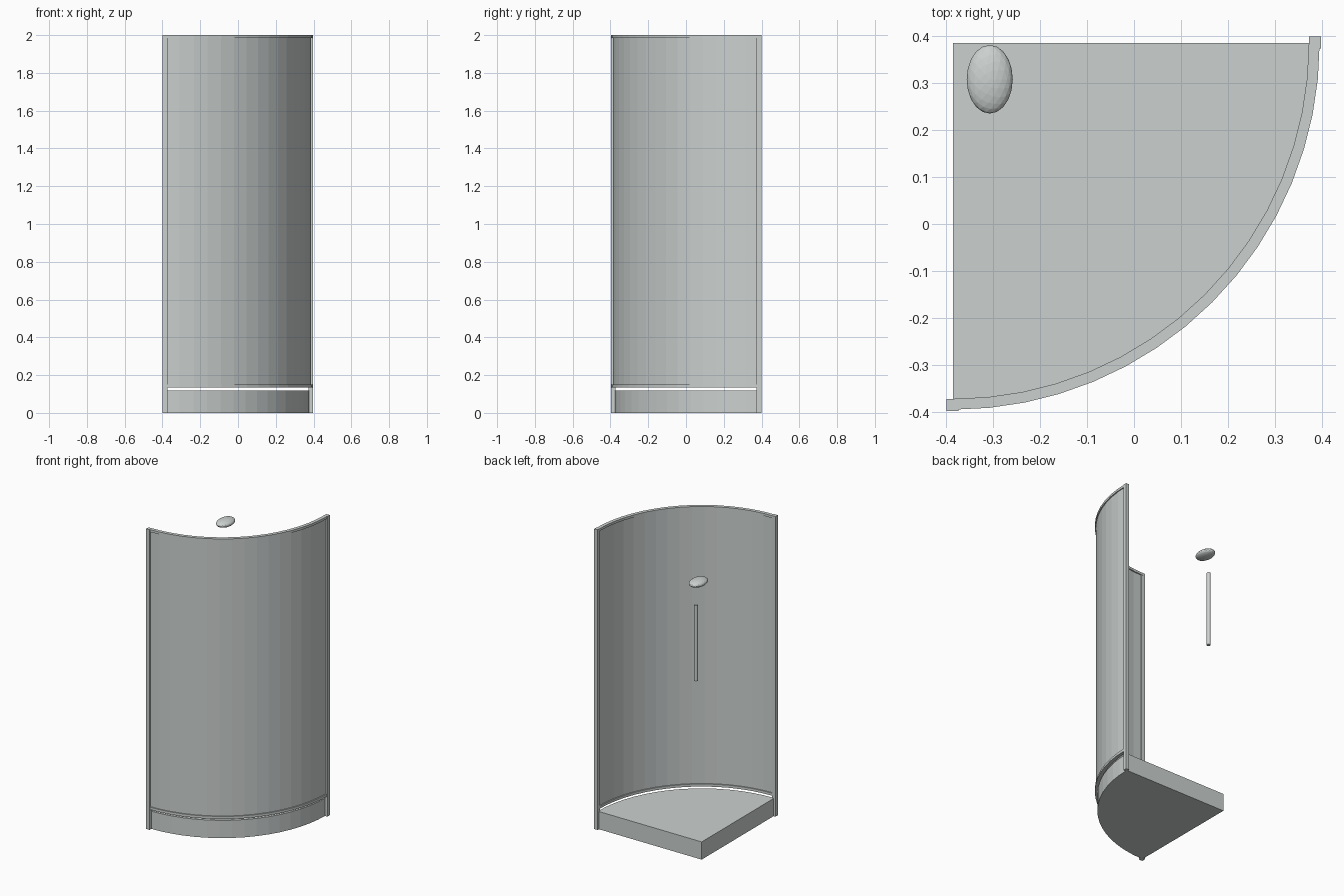
import bpy
import bmesh
from math import cos, sin, pi

cube = bpy.data.objects.get("Cube")
if cube:
    bpy.data.objects.remove(cube, do_unlink=True)

CORNER = 0.385      # back corner sits at (-CORNER, CORNER)
SEGMENTS = 16

grey = bpy.data.materials.new("pale_grey")
grey.use_nodes = True
colour = (0.60, 0.64, 0.63, 1.0)
grey.diffuse_color = colour
grey.node_tree.nodes["Principled BSDF"].inputs["Base Color"].default_value = colour


def add_object(name, bm):
    bmesh.ops.recalc_face_normals(bm, faces=bm.faces)
    mesh = bpy.data.meshes.new(name)
    bm.to_mesh(mesh)
    bm.free()
    mesh.materials.append(grey)
    obj = bpy.data.objects.new(name, mesh)
    bpy.context.collection.objects.link(obj)
    return obj


def arc(radius):
    """Quarter circle around the back corner, from left front to right back."""
    angles = [-pi / 2 + pi / 2 * i / SEGMENTS for i in range(SEGMENTS + 1)]
    return [(-CORNER + radius * cos(a), CORNER + radius * sin(a)) for a in angles]


def curved_wall(name, inner, outer, bottom, top):
    """Quarter ring with a rectangular section."""
    bm = bmesh.new()
    rings = []
    for (xi, yi), (xo, yo) in zip(arc(inner), arc(outer)):
        section = [(xi, yi, bottom), (xo, yo, bottom), (xo, yo, top), (xi, yi, top)]
        rings.append([bm.verts.new(p) for p in section])
    for a, b in zip(rings, rings[1:]):
        for k in range(4):
            n = (k + 1) % 4
            bm.faces.new((a[k], b[k], b[n], a[n]))
    bm.faces.new(rings[0])
    bm.faces.new(rings[-1][::-1])
    return add_object(name, bm)


def box(name, x, y, width, bottom, top):
    bm = bmesh.new()
    bmesh.ops.create_cube(bm, size=1)
    bmesh.ops.scale(bm, vec=(width, width, top - bottom), verts=bm.verts)
    bmesh.ops.translate(bm, vec=(x, y, (top + bottom) / 2), verts=bm.verts)
    return add_object(name, bm)


# Quarter-round floor tray
bm = bmesh.new()
outline = [(-CORNER, CORNER)] + arc(0.765)
base = bm.faces.new([bm.verts.new((x, y, 0)) for x, y in outline])
lifted = bmesh.ops.extrude_face_region(bm, geom=[base])["geom"]
bmesh.ops.translate(bm, vec=(0, 0, 0.118),
                    verts=[v for v in lifted if isinstance(v, bmesh.types.BMVert)])
add_object("shower_tray", bm)

# Curved screen and its rails
curved_wall("curved_screen", 0.764, 0.773, 0.15, 1.985)
curved_wall("bottom_rail", 0.757, 0.78, 0.134, 0.151)
curved_wall("top_rail", 0.757, 0.78, 1.984, 2.0)

# Square end posts
box("left_post", 0.385, 0.386, 0.025, 0, 2)
box("right_post", -0.386, -0.385, 0.025, 0, 2)

# Shower head, a flattened ball
bm = bmesh.new()
bmesh.ops.create_icosphere(bm, subdivisions=3, radius=1)
bmesh.ops.scale(bm, vec=(0.049, 0.073, 0.024), verts=bm.verts)
bmesh.ops.translate(bm, vec=(-0.307, 0.308, 1.80), verts=bm.verts)
add_object("shower_head", bm)

# Upright riser bar below the head
bm = bmesh.new()
bmesh.ops.create_cone(bm, cap_ends=True, segments=12, radius1=0.012,
                      radius2=0.012, depth=0.505)
bmesh.ops.translate(bm, vec=(-0.309, 0.336, 1.407), verts=bm.verts)
add_object("riser_bar", bm)
